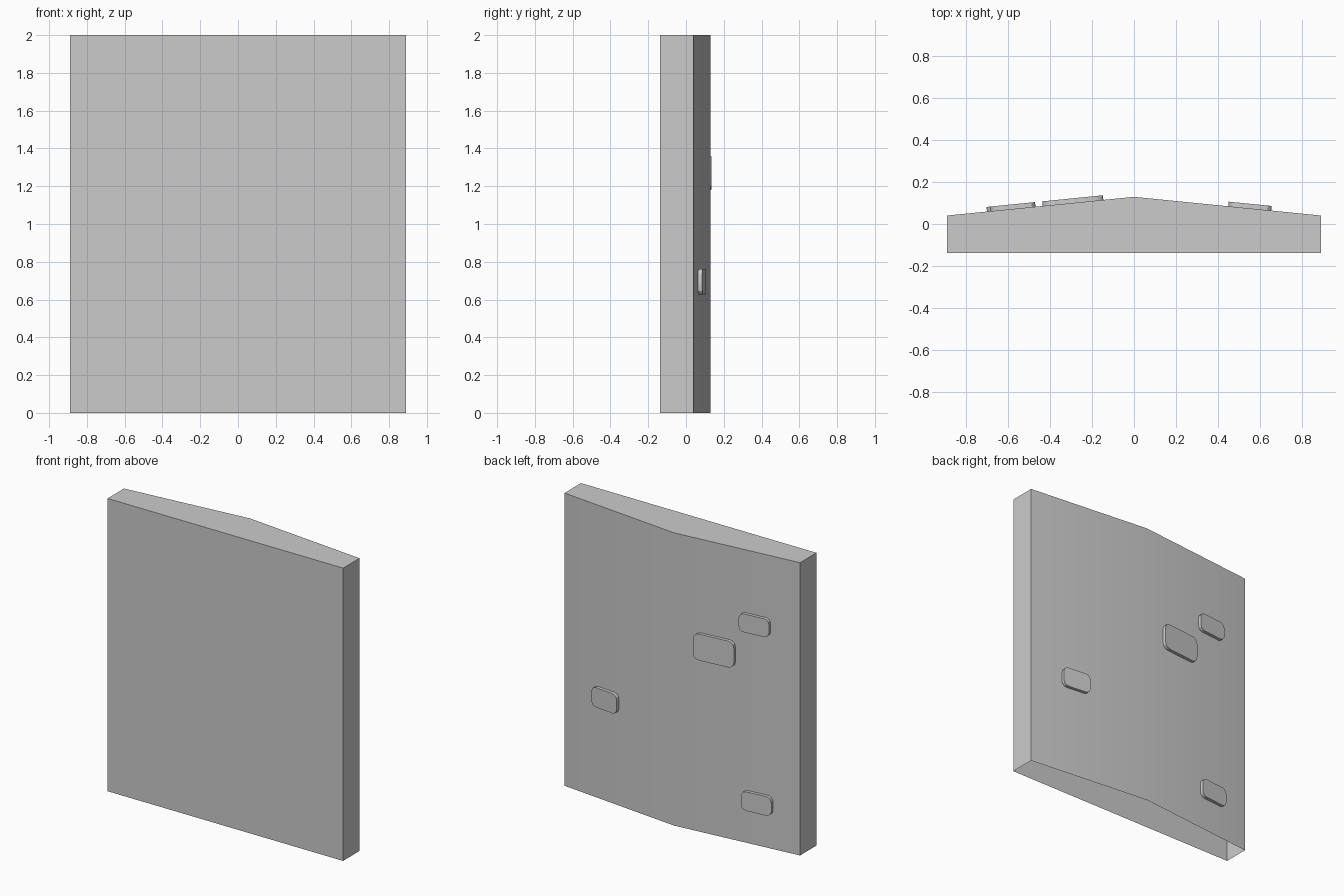
import bpy, bmesh, math
from mathutils import Matrix, Vector

if "Cube" in bpy.data.objects:
    bpy.data.objects.remove(bpy.data.objects["Cube"])

HALF_W, HEIGHT = 0.89, 2.0
FRONT_Y, EDGE_Y, RIDGE_Y = -0.137, 0.04, 0.129
SLOPE = (RIDGE_Y - EDGE_Y) / HALF_W


def finish(name, bm):
    bmesh.ops.recalc_face_normals(bm, faces=bm.faces)
    mesh = bpy.data.meshes.new(name)
    bm.to_mesh(mesh)
    bm.free()
    obj = bpy.data.objects.new(name, mesh)
    bpy.context.collection.objects.link(obj)
    bpy.ops.object.select_all(action='DESELECT')
    obj.select_set(True)
    bpy.context.view_layer.objects.active = obj
    bpy.ops.object.shade_smooth_by_angle(angle=math.radians(30))
    return obj


def extrude_open(bm, outline, offset):
    """Walls plus far cap, with the starting end left open."""
    base = bm.faces.new([bm.verts.new(p) for p in outline])
    new = bmesh.ops.extrude_face_region(bm, geom=[base])["geom"]
    bmesh.ops.translate(bm, vec=offset,
                        verts=[v for v in new if isinstance(v, bmesh.types.BMVert)])
    if base.is_valid:
        bm.faces.remove(base)


# Slab: ridged back, closed top, open underside
bm = bmesh.new()
profile = [(-HALF_W, FRONT_Y), (HALF_W, FRONT_Y), (HALF_W, EDGE_Y),
           (0, RIDGE_Y), (-HALF_W, EDGE_Y)]
extrude_open(bm, [(x, y, 0) for x, y in profile], Vector((0, 0, HEIGHT)))
finish("slab", bm)


def pad(name, x, z, w, h, r, depth=0.022, steps=3):
    """Rounded plate lying on the sloped back face."""
    outline = []
    for k, (sx, sz) in enumerate([(1, 1), (-1, 1), (-1, -1), (1, -1)]):
        for i in range(steps + 1):
            a = math.pi / 2 * (k + i / steps)
            outline.append((sx * (w / 2 - r) + r * math.cos(a), 0,
                            sz * (h / 2 - r) + r * math.sin(a)))
    bm = bmesh.new()
    extrude_open(bm, outline, Vector((0, depth, 0)))
    tilt = math.copysign(math.atan(SLOPE), -x)
    place = Matrix.Translation((x, RIDGE_Y - SLOPE * abs(x), z)) @ Matrix.Rotation(tilt, 4, 'Z')
    bmesh.ops.transform(bm, matrix=place, verts=bm.verts)
    finish(name, bm)


# Raised pads on the back
pad("large_pad", -0.29, 1.27, 0.29, 0.18, 0.04)
pad("upper_pad", -0.575, 1.508, 0.215, 0.125, 0.035)
pad("lower_pad", -0.592, 0.294, 0.215, 0.13, 0.035)
pad("side_pad", 0.55, 0.695, 0.205, 0.135, 0.035)
